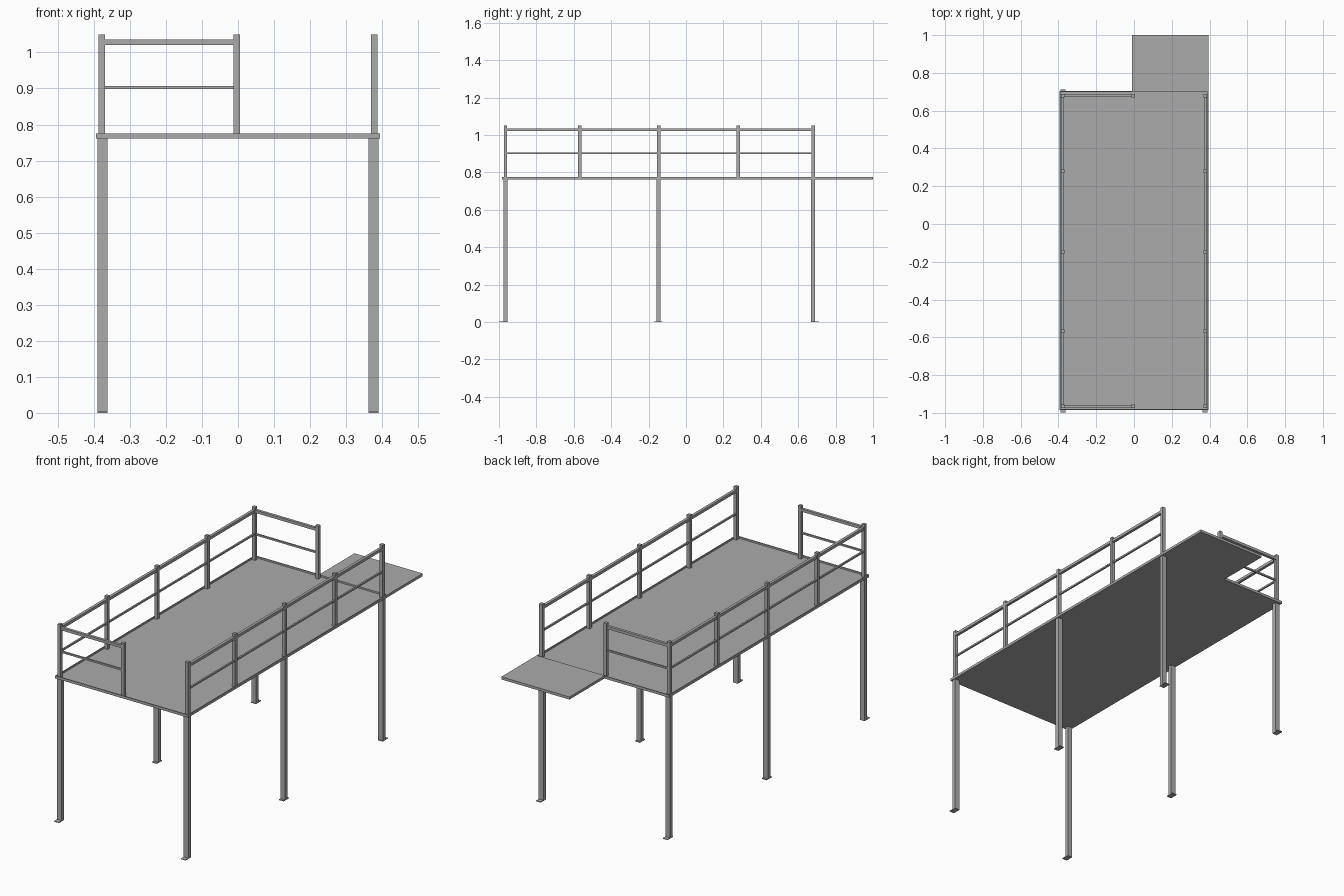
import bpy
import bmesh
from mathutils import Vector

old = bpy.data.objects.get("Cube")
if old:
    bpy.data.objects.remove(old, do_unlink=True)

steel = bpy.data.materials.new("grey steel")
steel.use_nodes = True
grey = (0.41, 0.41, 0.41, 1)
steel.diffuse_color = grey
steel.node_tree.nodes["Principled BSDF"].inputs["Base Color"].default_value = grey


def box(name, x, y, z):
    """Box from (min, max) ranges along each axis."""
    mesh = bpy.data.meshes.new(name)
    bm = bmesh.new()
    bmesh.ops.create_cube(bm, size=1)
    for v in bm.verts:
        v.co = Vector([lo + (c + 0.5) * (hi - lo) for c, (lo, hi) in zip(v.co, (x, y, z))])
    bm.to_mesh(mesh)
    bm.free()
    mesh.materials.append(steel)
    obj = bpy.data.objects.new(name, mesh)
    bpy.context.collection.objects.link(obj)
    return obj


def span(centre, width):
    return (centre - width / 2, centre + width / 2)


HALF, FRONT, BACK = 0.394, -0.985, 0.705
BOTTOM, FLOOR, TOP = 0.761, 0.766, 0.775
LIP = 0.005
RAIL_X, POST, POST_TOP = 0.378, 0.018, 1.05
FRONT_POST, BACK_POST = -0.965, 0.68

# Deck floor with a shallow raised lip, and the walkway at the back
box("deck_floor", (-HALF, HALF), (FRONT, BACK), (BOTTOM, FLOOR))
for side, s in (("left", 1), ("right", -1)):
    box(side + "_deck_lip", span(s * (HALF - LIP / 2), LIP), (FRONT, BACK), (BOTTOM, TOP))
for end, y in (("front", FRONT + LIP / 2), ("back", BACK - LIP / 2)):
    box(end + "_deck_lip", (-HALF + LIP, HALF - LIP), span(y, LIP), (BOTTOM, TOP))
box("back_walkway", (-0.01, HALF), (BACK, 1.0), (BOTTOM, TOP))

# Legs with foot plates: (position, leg centre, foot centre)
for side, s in (("left", 1), ("right", -1)):
    for place, y, foot_y in (("front", FRONT_POST, -0.977), ("middle", -0.147, -0.148),
                             ("back", BACK_POST, 0.69)):
        x = span(s * 0.3755, 0.028)
        box(f"{side}_{place}_leg", x, span(y, 0.021), (0, BOTTOM))
        box(f"{side}_{place}_foot", x, span(foot_y, 0.044), (0, 0.004))

# Rails: name, centre height, thickness
RAILS = (("top_rail", 1.028, 0.015), ("middle_rail", 0.903, 0.009))

# Side railings
for side, s in (("left", 1), ("right", -1)):
    for i, y in enumerate((FRONT_POST, -0.568, -0.146, 0.279, BACK_POST)):
        box(f"{side}_post_{i + 1}", span(s * RAIL_X, POST), span(y, POST), (FLOOR, POST_TOP))
    for name, z, t in RAILS:
        box(f"{side}_{name}", span(s * RAIL_X, t), (FRONT_POST, BACK_POST), span(z, t))

# Half-width end railings
for end, y in (("front", FRONT_POST), ("back", BACK_POST)):
    box(end + "_end_post", span(-0.003, POST), span(y, POST), (FLOOR, POST_TOP))
    for name, z, t in RAILS:
        box(f"{end}_{name}", (-RAIL_X, -0.003), span(y, t), span(z, t))
